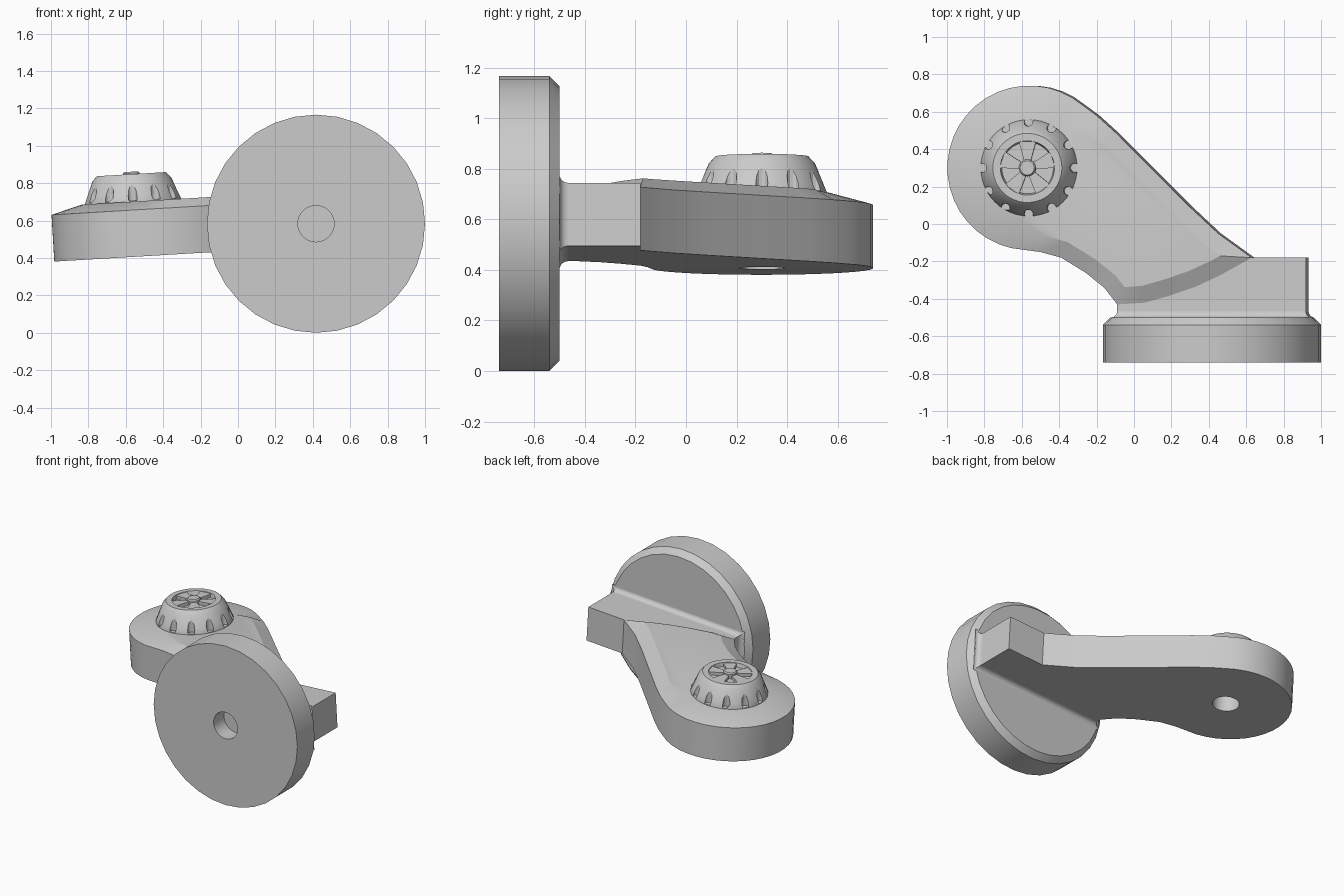
import bpy
import bmesh
from math import sin, cos, pi, radians
from mathutils import Vector, Matrix

if "Cube" in bpy.data.objects:
    bpy.data.objects.remove(bpy.data.objects["Cube"])

GREY = (0.6, 0.6, 0.6, 1.0)
mat = bpy.data.materials.new("plain grey")
mat.use_nodes = True
mat.diffuse_color = GREY
mat.node_tree.nodes["Principled BSDF"].inputs["Base Color"].default_value = GREY

# Arm, foot and knob share one slightly tilted frame
TILT = Matrix.Translation((0.015, 0, 0.44)) @ Matrix.Rotation(radians(-3.4), 4, "Y")
PIVOT = Vector((-0.56, 0.30, 0))
THICK = 0.25


def loft(name, rings, frame, cap_first=True, cap_last=True):
    """Join rings of points into a skin with optional end caps."""
    bm = bmesh.new()
    loops = [[bm.verts.new(p) for p in ring] for ring in rings]
    for a, b in zip(loops, loops[1:]):
        for i in range(len(a)):
            j = (i + 1) % len(a)
            bm.faces.new((a[i], a[j], b[j], b[i]))
    if cap_first:
        bm.faces.new(loops[0][::-1])
    if cap_last:
        bm.faces.new(loops[-1])
    if cap_first and cap_last:
        bmesh.ops.recalc_face_normals(bm, faces=bm.faces)
    bm.transform(frame)
    mesh = bpy.data.meshes.new(name)
    bm.to_mesh(mesh)
    bm.free()
    mesh.materials.append(mat)
    ob = bpy.data.objects.new(name, mesh)
    bpy.context.collection.objects.link(ob)
    return ob


def lathe(name, profile, frame, sides=32):
    """Revolve (radius, height) pairs about z."""
    rings = [[(r * cos(2 * pi * i / sides), r * sin(2 * pi * i / sides), z)
              for i in range(sides)] for r, z in profile]
    return loft(name, rings, frame)


def activate(ob):
    bpy.ops.object.select_all(action="DESELECT")
    ob.select_set(True)
    bpy.context.view_layer.objects.active = ob


def cut(ob, cutter):
    mod = ob.modifiers.new("cut", "BOOLEAN")
    mod.operation = "DIFFERENCE"
    mod.solver = "EXACT"
    mod.object = cutter
    activate(ob)
    bpy.ops.object.modifier_apply(modifier=mod.name)
    bpy.data.objects.remove(cutter)


def inset(points, widths):
    """Move each corner of a counter-clockwise outline inwards."""
    out = []
    for i, p in enumerate(points):
        d1 = (p - points[i - 1]).normalized()
        d2 = (points[(i + 1) % len(points)] - p).normalized()
        n1, n2 = Vector((-d1.y, d1.x)), Vector((-d2.y, d2.x))
        out.append(p + (n1 + n2) * widths[i] / (1 + n1.dot(n2)))
    return out


def at_height(points, z):
    return [(p.x, p.y, z) for p in points]


# Wall disc with chamfered back rim and a blind hole in the front
disc_frame = Matrix.Translation((0.417, -0.74, 0.583)) @ Matrix.Rotation(radians(-90), 4, "X")
disc = lathe("mounting_disc", [(0.583, 0), (0.583, 0.20), (0.543, 0.24)], disc_frame)
cut(disc, lathe("disc_hole_cutter", [(0.097, -0.1), (0.097, 0.12)], disc_frame))

# Arm outline: round end, left neck, foot block, right neck
arc = [PIVOT.xy + 0.44 * Vector((cos(radians(a)), sin(radians(a))))
       for a in range(50, 266, 9)]
left_neck = [Vector(p) for p in ((-0.50, -0.15), (-0.39, -0.18), (-0.26, -0.26),
                                 (-0.16, -0.34), (-0.09, -0.43))]
block = [Vector(p) for p in ((-0.09, -0.50), (0.92, -0.50), (0.92, -0.18))]
right_neck = [Vector(p) for p in ((0.63, -0.18), (0.45, -0.05), (0.30, 0.09),
                                  (0.10, 0.29), (-0.10, 0.49), (-0.20, 0.58))]
outline = arc + left_neck + block + right_neck
arm = loft("arm", [at_height(outline, 0), at_height(outline, THICK)], TILT)
cut(arm, lathe("arm_hole_cutter", [(0.09, -0.1), (0.09, 0.12)],
               TILT @ Matrix.Translation(PIVOT), 24))

# Raised crown on the arm, ending in a curved step at the foot block
step = [Vector(p) for p in ((0.06, -0.42), (0.20, -0.38), (0.33, -0.335), (0.46, -0.275))]
rim = arc + left_neck + step + right_neck
widths = [0.165] * len(arc) + [0.09] * (len(rim) - len(arc))
crown = loft("arm_crown", [at_height(rim, THICK),
                           at_height(inset(rim, widths), THICK + 0.045)],
             TILT, cap_first=False)

# Fillet where the foot block meets the disc
R = 0.035
rings = []
for k in range(7):
    a = k * pi / 12
    g, y = R * (1 - cos(a)), -0.466 - R * sin(a)
    rings.append([(-0.09 - g, y, -g), (0.92 + g, y, -g),
                  (0.92 + g, y, THICK + g), (-0.09 - g, y, THICK + g)])
fillet = loft("foot_fillet", rings, TILT)

# Knob with recessed top and twelve arched grip notches
knob_frame = TILT @ Matrix.Translation(PIVOT)
knob = lathe("knob", [(0.258, 0.24), (0.258, 0.30), (0.246, 0.33), (0.21, 0.415),
                      (0.185, 0.442), (0.145, 0.442), (0.138, 0.415)], knob_frame, 48)
for i in range(12):
    spot = Matrix.Rotation(i * pi / 6, 4, "Z") @ Matrix.Translation((0.247, 0, 0))
    cut(knob, lathe("notch_cutter", [(0.024, 0.30), (0.024, 0.43)], knob_frame @ spot, 12))

# Hub and five flared spokes in the recess
hub = lathe("knob_hub", [(0.045, 0.40), (0.045, 0.447), (0.038, 0.455)], knob_frame, 24)
spokes = []
for i in range(5):
    turn = Matrix.Rotation(radians(90 + 72 * i), 4, "Z")
    wedge = [Vector(p) for p in ((0.03, -0.016), (0.142, -0.046), (0.142, 0.046), (0.03, 0.016))]
    spokes.append(loft("knob_spoke", [at_height(wedge, 0.40), at_height(wedge, 0.438)],
                       knob_frame @ turn))

for ob in [disc, arm, crown, fillet, knob, hub] + spokes:
    activate(ob)
    bpy.ops.object.shade_smooth_by_angle(angle=radians(25))
